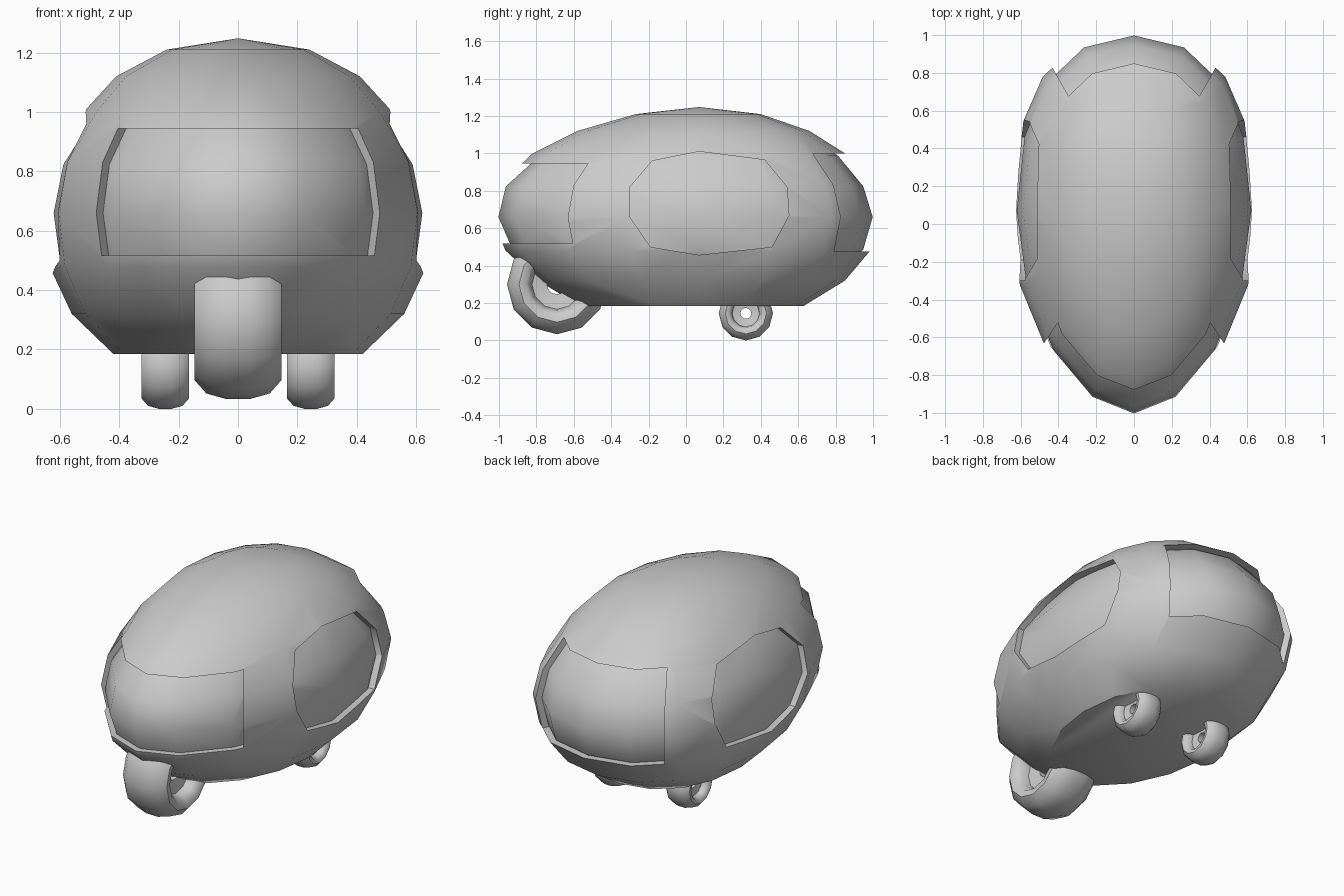
import bpy, bmesh, math
from mathutils.bvhtree import BVHTree

if "Cube" in bpy.data.objects:
    bpy.data.objects.remove(bpy.data.objects["Cube"])

YC = 0.07  # widest station of the hull

def make(name, bm):
    bmesh.ops.recalc_face_normals(bm, faces=bm.faces[:])
    me = bpy.data.meshes.new(name)
    bm.to_mesh(me)
    bm.free()
    ob = bpy.data.objects.new(name, me)
    bpy.context.collection.objects.link(ob)
    return ob

def activate(ob):
    bpy.ops.object.select_all(action='DESELECT')
    ob.select_set(True)
    bpy.context.view_layer.objects.active = ob

def smooth(ob, deg=40):
    activate(ob)
    bpy.ops.object.shade_smooth_by_angle(angle=math.radians(deg))

def cut(ob, tool):
    m = ob.modifiers.new("cut", 'BOOLEAN')
    m.object, m.operation, m.solver = tool, 'DIFFERENCE', 'EXACT'
    activate(ob)
    bpy.ops.object.modifier_apply(modifier=m.name)

# Hull levels: height, front y, rear y, half width
LEVELS = [(0.185, -0.57, 0.63, 0.42), (0.32, -0.79, 0.85, 0.56),
          (0.48, -0.965, 0.985, 0.635), (0.66, -1.04, 1.035, 0.658),
          (0.83, -1.0, 0.985, 0.625), (1.0, -0.82, 0.85, 0.52),
          (1.12, -0.58, 0.66, 0.41), (1.21, -0.27, 0.40, 0.24)]

def hull(name, inset):
    bm = bmesh.new()
    n, rings = 16, []
    for z, yf, yr, w in LEVELS:
        z = 0.66 + (z - 0.66) * (1 - inset)
        ring = []
        for i in range(n):
            a = 2 * math.pi * i / n
            s, c = math.sin(a), math.cos(a)
            p = 2 / (2.25 if c > 0 else 1.85)
            ly = (yr - YC if c > 0 else YC - yf) - inset
            ring.append(bm.verts.new((
                math.copysign(abs(s) ** p, s) * (w - inset) if abs(s) > 1e-6 else 0,
                YC + (math.copysign(abs(c) ** p, c) * ly if abs(c) > 1e-6 else 0), z)))
        rings.append(ring)
    for a, b in zip(rings, rings[1:]):
        for i in range(n):
            j = (i + 1) % n
            bm.faces.new((a[i], a[j], b[j], b[i]))
    bm.faces.new(rings[0])
    top = bm.verts.new((0, YC, 0.66 + 0.588 * (1 - inset)))
    for i in range(n):
        bm.faces.new((rings[-1][i], rings[-1][(i + 1) % n], top))
    return make(name, bm)

def loft(bm, lo, hi):
    a = [bm.verts.new(p) for p in lo]
    b = [bm.verts.new(p) for p in hi]
    bm.faces.new(a)
    bm.faces.new(b)
    for i in range(len(a)):
        j = (i + 1) % len(a)
        bm.faces.new((a[i], a[j], b[j], b[i]))

# Window cutters: radial wedges front and rear, straight prisms on the sides
SIDE = [(-0.3, 0.82), (-0.18, 0.96), (0.07, 1.01), (0.42, 0.965), (0.54, 0.82),
        (0.55, 0.67), (0.46, 0.5), (0.07, 0.457), (-0.19, 0.5), (-0.3, 0.66)]
bm = bmesh.new()
for y0, y1, z0, z1, k in ((-0.4, -1.3, 0.517, 0.945, 0.68), (0.55, 1.3, 0.475, 1.0, 0.57)):
    ends = []
    for y in (y0, y1):
        x = k * abs(y - YC)
        ends.append([(-x, y, z0), (x, y, z0), (x, y, z1), (-x, y, z1)])
    loft(bm, *ends)
for s in (-1, 1):
    loft(bm, [(s * 0.4, y, z) for y, z in SIDE], [(s * 0.9, y, z) for y, z in SIDE])
cutter = make("window_cutter", bm)
inner = hull("inner_hull", 0.037)
body = hull("body_shell", 0)
cut(cutter, inner)
cut(body, cutter)

# Split the recessed panes from the shell
bm = bmesh.new()
bm.from_mesh(inner.data)
tree = BVHTree.FromBMesh(bm)
bm.free()

def kind(face):
    c = face.calc_center_median()
    if tree.find_nearest(c)[3] > 0.008:
        return "body_shell"
    if abs(c.x) > 0.4 and -0.35 < c.y < 0.56:
        return "right_window" if c.x > 0 else "left_window"
    return "front_window" if c.y < 0 else "rear_window"

for name in ("front_window", "rear_window", "left_window", "right_window", "body_shell"):
    ob = body
    if name != "body_shell":
        ob = bpy.data.objects.new(name, body.data.copy())
        bpy.context.collection.objects.link(ob)
    bm = bmesh.new()
    bm.from_mesh(ob.data)
    bmesh.ops.delete(bm, geom=[f for f in bm.faces if kind(f) != name], context='FACES')
    bm.to_mesh(ob.data)
    bm.free()
    smooth(ob)
for helper in (cutter, inner):
    bpy.data.objects.remove(helper, do_unlink=True)

# Wheels: one lathed tyre and hub profile (across, radius) at unit radius
HALF = [(0.2, 0.2), (0.25, 0.5), (0.4, 0.53), (0.53, 0.62), (0.55, 0.76), (0.4, 0.93), (0.15, 1)]
PROFILE = HALF + [(-x, r) for x, r in reversed(HALF)]

def wheel(name, x, y, z, rad, n=12):
    bm = bmesh.new()
    rings = []
    for i in range(n):
        a = 2 * math.pi * i / n
        rings.append([bm.verts.new((x + px * rad, y + r * rad * math.sin(a),
                                    z - r * rad * math.cos(a))) for px, r in PROFILE])
    m = len(PROFILE)
    for i in range(n):
        a, b = rings[i], rings[(i + 1) % n]
        for k in range(m):
            bm.faces.new((a[k], a[(k + 1) % m], b[(k + 1) % m], b[k]))
    smooth(make(name, bm), 50)

wheel("front_wheel", 0, -0.69, 0.3, 0.267)
wheel("rear_wheel_left", -0.245, 0.32, 0.145, 0.145)
wheel("rear_wheel_right", 0.245, 0.32, 0.145, 0.145)
